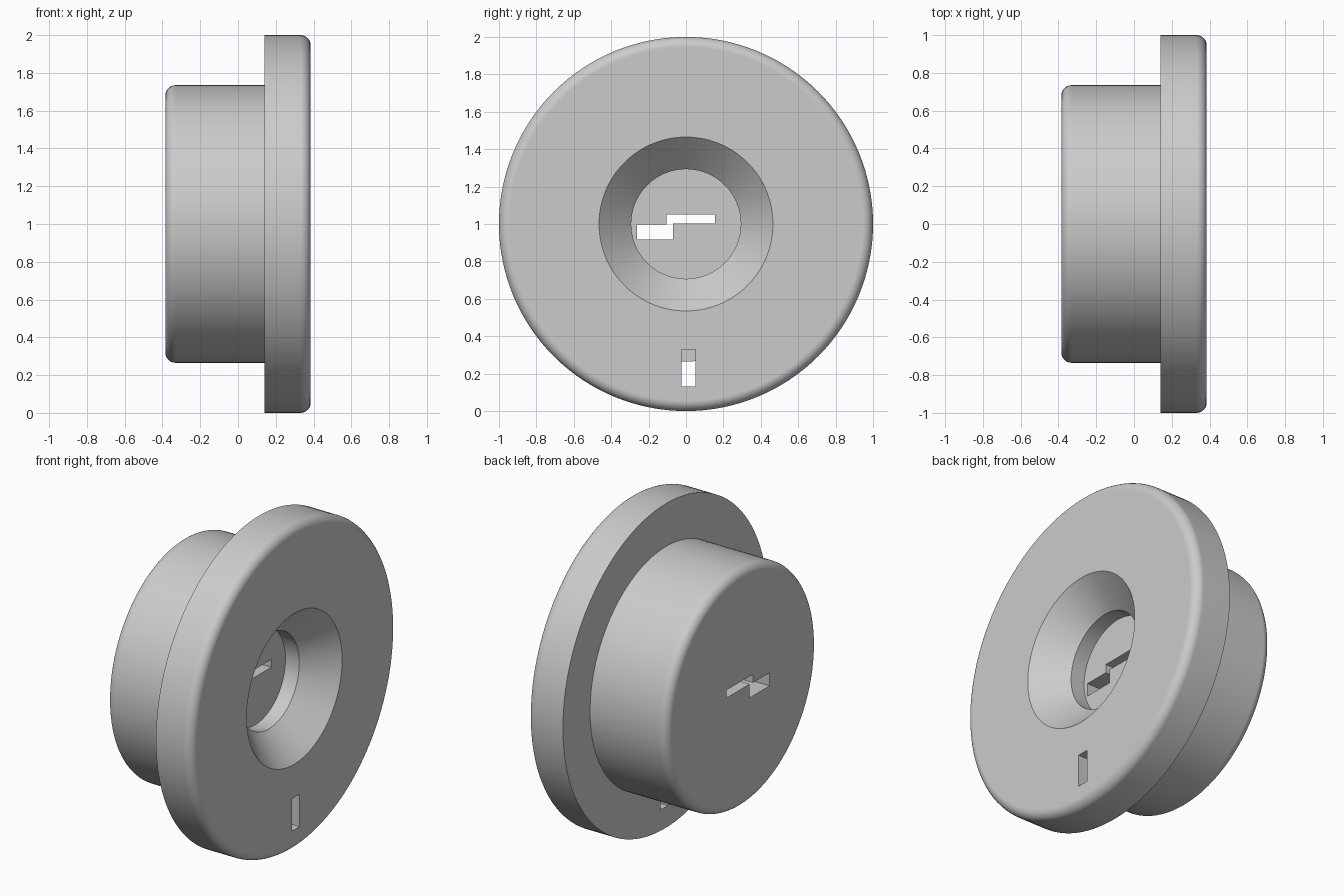
import bpy, bmesh, math
from mathutils import Vector

cube = bpy.data.objects.get("Cube")
if cube:
    bpy.data.objects.remove(cube, do_unlink=True)

# Single grey material
grey = bpy.data.materials.new("plain_grey")
grey.use_nodes = True
color = (0.6, 0.6, 0.6, 1)
grey.diffuse_color = color
grey.node_tree.nodes["Principled BSDF"].inputs["Base Color"].default_value = color

AXIS_Z = 1.0
BACK, STEP, FACE = -0.385, 0.14, 0.385   # positions along x
FLOOR = 0.119                            # bottom of the recess
BORE, MOUTH = 0.293, 0.465               # recess radii
ROUND = 0.055


def make_object(name, bm):
    bmesh.ops.recalc_face_normals(bm, faces=bm.faces)
    mesh = bpy.data.meshes.new(name)
    bm.to_mesh(mesh)
    bm.free()
    mesh.materials.append(grey)
    obj = bpy.data.objects.new(name, mesh)
    bpy.context.collection.objects.link(obj)
    return obj


def rounded(x, radius, side):
    """Quarter arc at an outer corner, from the rim to the end face."""
    cx, cr = x - side * ROUND, radius - ROUND
    angles = [math.radians(90 * i / 8) for i in range(9)]
    return [(cx + side * ROUND * math.sin(a), cr + ROUND * math.cos(a)) for a in angles]


def lathe(name, profile, closed):
    """Spin an (x, radius) profile about the horizontal x axis."""
    bm = bmesh.new()
    verts = [bm.verts.new((x, 0, AXIS_Z + r)) for x, r in profile]
    edges = [bm.edges.new(pair) for pair in zip(verts, verts[1:])]
    if closed:
        edges.append(bm.edges.new((verts[-1], verts[0])))
    bmesh.ops.spin(bm, geom=verts + edges, cent=(0, 0, AXIS_Z), axis=(1, 0, 0),
                   angle=math.tau, steps=128)
    bmesh.ops.remove_doubles(bm, verts=bm.verts, dist=0.0001)
    return make_object(name, bm)


def cut(target, outline, x0, x1):
    """Cut a (y, z) outline through the target along x."""
    bm = bmesh.new()
    face = bm.faces.new([bm.verts.new((x0, y, z)) for y, z in outline])
    result = bmesh.ops.extrude_face_region(bm, geom=[face])
    moved = [v for v in result["geom"] if isinstance(v, bmesh.types.BMVert)]
    bmesh.ops.translate(bm, verts=moved, vec=Vector((x1 - x0, 0, 0)))
    cutter = make_object("cutter", bm)
    cutter.hide_render = True
    mod = target.modifiers.new("cut", 'BOOLEAN')
    mod.operation, mod.solver, mod.object = 'DIFFERENCE', 'EXACT', cutter
    bpy.context.view_layer.objects.active = target
    bpy.ops.object.modifier_apply(modifier=mod.name)
    bpy.data.objects.remove(cutter, do_unlink=True)


def finish(obj):
    bpy.ops.object.select_all(action='DESELECT')
    obj.select_set(True)
    bpy.context.view_layer.objects.active = obj
    bpy.ops.object.shade_smooth_by_angle(angle=math.radians(30))
    mod = obj.modifiers.new("even_shading", 'WEIGHTED_NORMAL')
    mod.keep_sharp = True
    mod.weight = 100


# Wide flange with a conical mouth leading into the bore
flange = lathe("flange", [(STEP, BORE), (STEP, 1.0)] + rounded(FACE, 1.0, 1)
               + [(FACE, MOUTH), (FACE - MOUTH + BORE, BORE)], True)

# Narrower body with the recess floor
body = lathe("body", [(FLOOR, 0), (FLOOR, BORE), (STEP, BORE), (STEP, 0.735)]
             + rounded(BACK, 0.735, -1) + [(BACK, 0)], False)

# Small upright slot through the flange
cut(flange, [(-0.023, 0.13), (0.05, 0.13), (0.05, 0.33), (-0.023, 0.33)], 0.0, 0.5)

# Stepped keyway right through the body
cut(body, [(-0.263, 0.917), (-0.07, 0.917), (-0.07, 1.002), (0.156, 1.002),
           (0.156, 1.05), (-0.103, 1.05), (-0.103, 0.997), (-0.263, 0.997)], -0.5, 0.3)

for part in (flange, body):
    finish(part)
